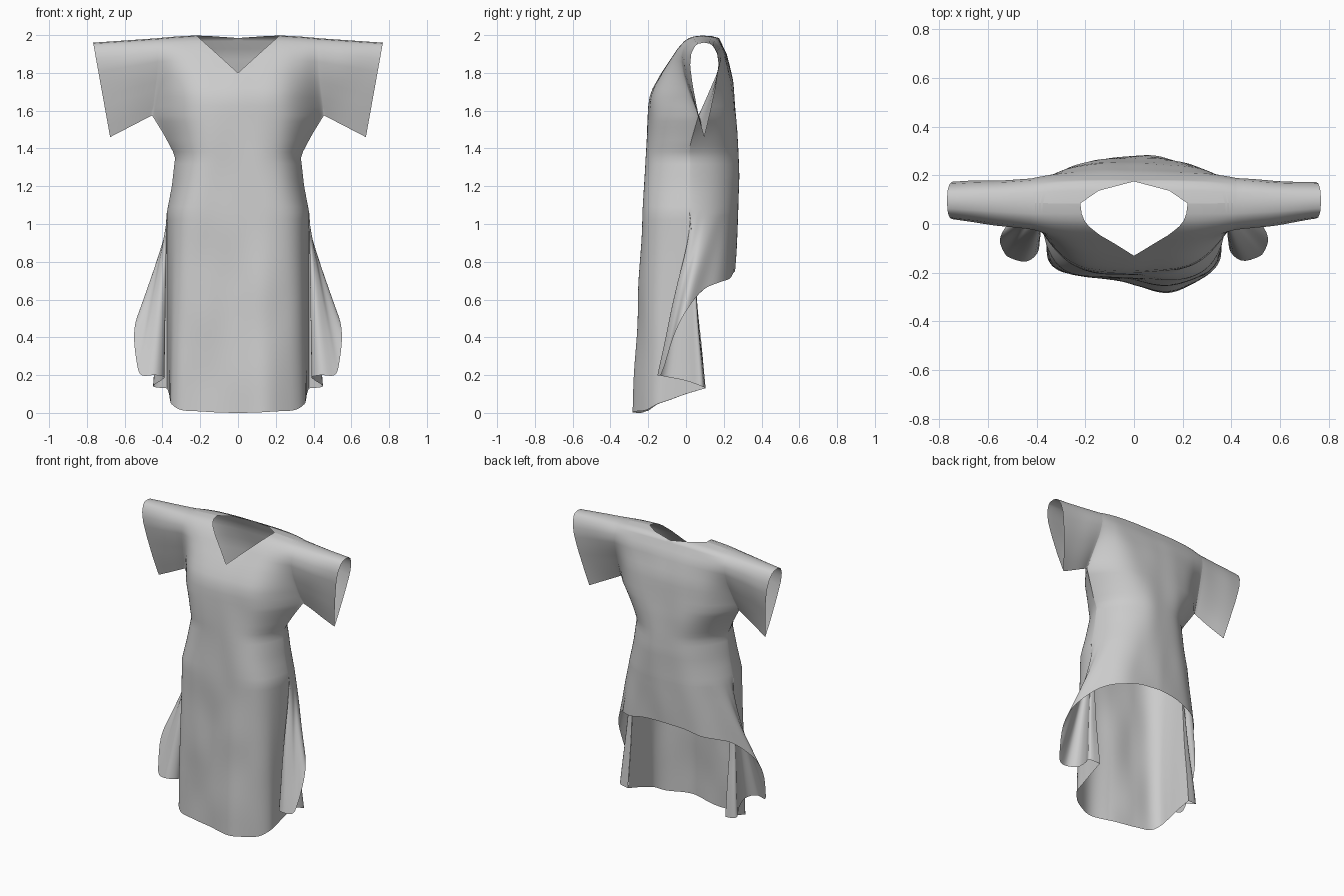
import bpy, bmesh, math
from mathutils import Vector, noise

if "Cube" in bpy.data.objects:
    bpy.data.objects.remove(bpy.data.objects["Cube"])

N = 52          # columns from centre line to side seam
ARM, WAIST, LOW, SLV = 14, 16, 26, 12   # rows: armhole, waist, skirt; sleeve columns
TOP, PIT, HIP = 2.0, 1.575, 1.06


def table(pts, v):
    """Linear lookup in a list of (key, value) pairs."""
    pts = sorted(pts)
    if v <= pts[0][0]:
        return pts[0][1]
    for (a, p), (b, q) in zip(pts, pts[1:]):
        if v <= b:
            return p + (q - p) * (v - a) / (b - a)
    return pts[-1][1]


def spline(pts, t):
    """Catmull-Rom point at t in 0..1."""
    n = len(pts) - 1
    i = min(int(t * n), n - 1)
    f = t * n - i
    p = [Vector(pts[max(0, min(n, i + k))]) for k in (-1, 0, 1, 2)]
    return 0.5 * (2 * p[1] + (p[2] - p[0]) * f
                  + (2 * p[0] - 5 * p[1] + 4 * p[2] - p[3]) * f * f
                  + (3 * p[1] - p[0] - 3 * p[2] + p[3]) * f ** 3)


# Garment pattern
WIDTH = [(2, .42), (1.8, .43), (PIT, .455), (1.47, .39), (1.36, .332), (1.2, .35), (HIP, .377)]
SEAM = [(2, .085), (PIT, .065), (1.4, .02), (HIP, .02)]
LENS = [(0, 0), (.01, .4), (.04, .65), (.12, .9), (.25, 1), (.45, .82), (.75, .4), (1, 0)]
PANELS = {
    'front': dict(
        sign=-1, spread=1.3,
        power=[(HIP, 6), (1.36, 4.2), (1.6, 4)],
        soft=[(HIP, .6), (1.36, .85), (1.6, 1.6), (1.85, 1.6), (2, 1)],
        depth=[(2, .085), (1.995, .04), (1.98, 0), (1.93, -.045), (1.8, -.13),
               (1.72, -.175), (1.66, -.197), (1.4, -.208), (HIP, -.215)],
        neck=[(2, .22), (1.8, 0)],
        hem=[(0, -.23, .0), (.1, -.225, .002), (.2, -.215, .008), (.3, -.195, .015),
             (.35, -.15, .045), (.36, -.08, .07), (.365, 0, .1), (.375, .1, .13)]),
    'back': dict(
        sign=1, spread=2.3,
        power=[(HIP, 2.8), (1.36, 2.8), (1.6, 4)],
        soft=[(HIP, .6), (1.36, .8), (1.6, 1.3), (1.85, 1.3), (2, 1)],
        depth=[(2, .085), (1.995, .14), (1.985, .175), (1.9, .215), (1.75, .25),
               (1.5, .27), (1.25, .28), (HIP, .275)],
        neck=[(2, .22), (1.995, .14), (1.985, 0)],
        hem=[(0, .26, .75), (.15, .25, .74), (.27, .225, .71), (.36, .17, .69),
             (.43, .09, .65), (.52, 0, .54), (.55, -.06, .42), (.535, -.11, .26), (.51, -.135, .2),
             (.44, -.15, .2), (.39, -.1, .19), (.41, 0, .17), (.45, .085, .14),
             (.375, .1, .13)]),
}


def drop(z):
    return max(0, min(1, (TOP - z) / (TOP - PIT)))


def edge_thickness(z):
    return .105 * table(LENS, drop(z))


def body_row(panel, z):
    """Points from centre line or neckline out to the armhole or side seam."""
    w, seam = table(WIDTH, z), table(SEAM, z)
    neck, centre = table(panel['neck'], z), table(panel['depth'], z)
    edge = seam + panel['sign'] * edge_thickness(z)
    soft, power = table(panel['soft'], z), table(panel['power'], z)
    row = []
    for j in range(N + 1):
        a = 1 - (1 - j / N) ** panel['spread']
        x = neck + (w - neck) * math.sin(math.pi / 2 * a)
        g = max(0, 1 - (x / w) ** power) ** soft
        slope = .016 * (x / .42) ** 3 * (1 - drop(z))
        row.append(Vector((x, edge + (centre - edge) * g, z - slope)))
    return row


def sleeve_row(panel, z):
    """Points from the armhole out to the cuff."""
    t = drop(z)
    start = body_row(panel, z)[-1]
    cuff = Vector((.767 - .09 * t,
                   .095 + panel['sign'] * .078 * table(LENS, t), 1.96 - .5 * t))
    return [start.lerp(cuff, j / SLV) for j in range(SLV + 1)]


def skirt_row(panel, v):
    """Blend the hip line into the draped hem."""
    hip = body_row(panel, HIP)
    return [hip[j].lerp(spline(panel['hem'], j / N), v) for j in range(N + 1)]


bm = bmesh.new()


def add_grid(rows, side, front):
    grid = []
    for row in rows:
        line = []
        for p in row:
            q = Vector((p.x * side, p.y, p.z))
            # soft creases, plus the off-centre swell of the front skirt
            q.y += .008 * noise.noise(Vector((q.x * 6, q.y * 3, q.z * 3))) * min(1, (2 - q.z) * 6)
            if front:
                q.y -= .06 * max(0, 1 - q.z / 1.4) * math.exp(-((q.x - .14) / .13) ** 2)
            line.append(bm.verts.new(q))
        grid.append(line)
    for a, b in zip(grid, grid[1:]):
        for j in range(len(a) - 1):
            bm.faces.new((a[j], a[j + 1], b[j + 1], b[j]))


arm_z = [TOP - (TOP - PIT) * (i / ARM) ** 1.706 for i in range(ARM + 1)]
waist_z = [PIT + (HIP - PIT) * i / WAIST for i in range(1, WAIST + 1)]
for name, panel in PANELS.items():
    body = [body_row(panel, z) for z in arm_z + waist_z]
    skirt = [skirt_row(panel, i / LOW) for i in range(LOW + 1)]
    sleeve = [sleeve_row(panel, z) for z in arm_z]
    for side in (-1, 1):
        for rows in (body, skirt, sleeve):
            add_grid(rows, side, name == 'front')

# Sew the seams, with a slightly wider second pass along open edges
bmesh.ops.remove_doubles(bm, verts=bm.verts, dist=.00003)
bmesh.ops.remove_doubles(bm, verts=[v for v in bm.verts if v.is_boundary], dist=.001)
bmesh.ops.recalc_face_normals(bm, faces=bm.faces)
mesh = bpy.data.meshes.new('dress')
bm.to_mesh(mesh)
bm.free()
dress = bpy.data.objects.new('dress', mesh)
bpy.context.collection.objects.link(dress)
bpy.context.view_layer.objects.active = dress
dress.select_set(True)
bpy.ops.object.shade_smooth_by_angle(angle=math.radians(75))
